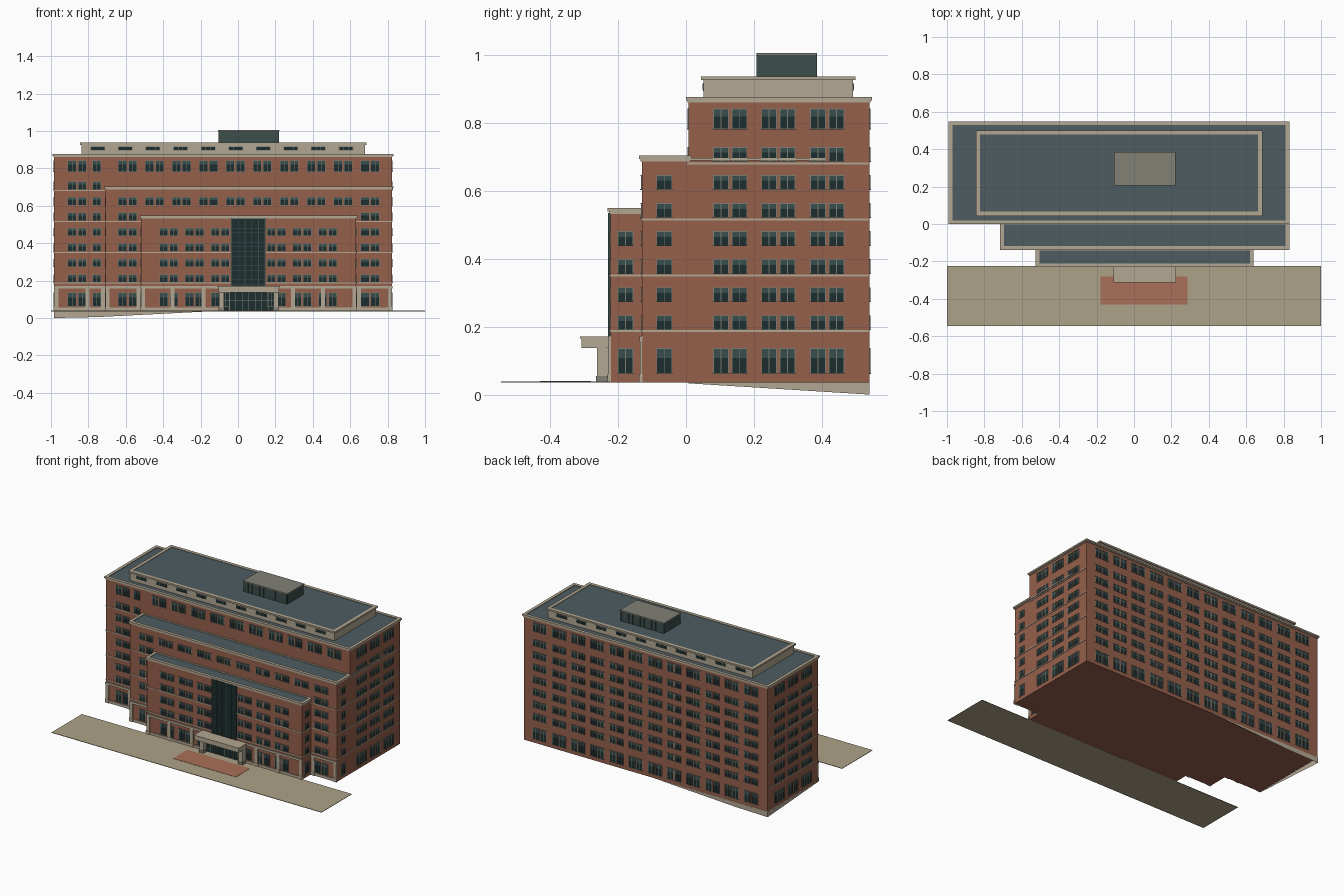
import bpy, bmesh

if "Cube" in bpy.data.objects:
    bpy.data.objects.remove(bpy.data.objects["Cube"])

def mat(name, c):
    m = bpy.data.materials.new(name)
    m.diffuse_color = (*c, 1)
    m.use_nodes = True
    m.node_tree.nodes["Principled BSDF"].inputs["Base Color"].default_value = m.diffuse_color
    return m

BRICK = mat("brick", (0.30, 0.115, 0.07))
STONE = mat("stone", (0.45, 0.39, 0.29))
PAVE = mat("paving", (0.42, 0.36, 0.25))
PAVERS = mat("brick_pavers", (0.40, 0.16, 0.10))
ROOF = mat("slate_roof", (0.075, 0.107, 0.12))
GLASS = mat("glass", (0.012, 0.026, 0.028))
TINT = mat("upper_glass", (0.04, 0.075, 0.075))
FRAME = mat("window_frame", (0.20, 0.20, 0.16))
METAL = mat("plant_metal", (0.045, 0.075, 0.07))
CAP = mat("plant_cap", (0.22, 0.22, 0.18))

class Part:
    """Collects boxes into one named object."""
    def __init__(self, name, material):
        self.name, self.material, self.bm = name, material, bmesh.new()

    def box(self, x0, x1, y0, y1, z0, z1):
        v = [self.bm.verts.new((x, y, z)) for z in (z0, z1)
             for x, y in ((x0, y0), (x1, y0), (x1, y1), (x0, y1))]
        for f in ((3, 2, 1, 0), (4, 5, 6, 7), (0, 1, 5, 4), (1, 2, 6, 5), (2, 3, 7, 6), (3, 0, 4, 7)):
            self.bm.faces.new([v[i] for i in f])

    def ring(self, r, z0, z1, out, width):
        x0, x1, y0, y1 = r[0] - out, r[1] + out, r[2] - out, r[3] + out
        self.box(x0, x1, y0, y0 + width, z0, z1)
        self.box(x0, x1, y1 - width, y1, z0, z1)
        self.box(x0, x0 + width, y0 + width, y1 - width, z0, z1)
        self.box(x1 - width, x1, y0 + width, y1 - width, z0, z1)

    def on_wall(self, wall, u0, u1, z0, z1, out):
        side, p = wall
        if side == "front":
            self.box(u0, u1, p - out, p + 0.002, z0, z1)
        elif side == "back":
            self.box(u0, u1, p - 0.002, p + out, z0, z1)
        elif side == "right":
            self.box(p - 0.002, p + out, u0, u1, z0, z1)
        else:
            self.box(p - out, p + 0.002, u0, u1, z0, z1)

    def finish(self):
        me = bpy.data.meshes.new(self.name)
        self.bm.to_mesh(me)
        me.materials.append(self.material)
        bpy.context.collection.objects.link(bpy.data.objects.new(self.name, me))

parts = []
def part(name, material):
    p = Part(name, material)
    parts.append(p)
    return p

# Three stepped brick tiers: x0, x1, y0, y1 and top
BASE = 0.036
TIERS = [("main", (-0.983, 0.823, 0.008, 0.54), 0.875),
         ("middle", (-0.708, 0.823, -0.13, 0.008), 0.702),
         ("front", (-0.518, 0.632, -0.223, -0.13), 0.547)]
courses = part("string_courses", STONE)
for name, r, top in TIERS:
    part(name + "_brick_tier", BRICK).box(*r, BASE, top - 0.01)
    part(name + "_roof", ROOF).box(r[0] + 0.003, r[1] - 0.003, r[2] + 0.003, r[3], top - 0.012, top - 0.002)
    cornice = part(name + "_cornice", STONE)
    cornice.ring(r, top - 0.008, top + 0.002, 0.008, 0.02)
    cornice.ring(r, top - 0.015, top - 0.008, 0.004, 0.012)
    for z in (0.187, 0.351, 0.516, 0.681):
        if z < top - 0.04:
            courses.box(r[0] - 0.003, r[1] + 0.003, r[2] - 0.003, r[3] - 0.003, z - 0.003, z + 0.003)
courses.box(0.82, 0.828, 0.0, 0.41, 0.690, 0.697)

# Windows
glass, tint, frames = part("window_glass", GLASS), part("window_upper_panes", TINT), part("window_frames", FRAME)
ROWS = [(0.063, 0.134)] + [(0.192 + 0.0826 * i, 0.231 + 0.0826 * i) for i in range(7)] + [(0.784, 0.84)]
W = 0.044

def window(wall, u, z0, z1):
    a, b, zt = u - W / 2, u + W / 2, z1 - (z1 - z0) * 0.36
    glass.on_wall(wall, a, b, z0, zt, 0.001)
    tint.on_wall(wall, a, b, zt, z1, 0.001)
    t = 0.0025
    for c in (a, u, b):
        frames.on_wall(wall, c - t / 2, c + t / 2, z0, z1, 0.003)
    frames.on_wall(wall, a - t, b + t, z0 - t, z0, 0.005)
    frames.on_wall(wall, a - t, b + t, z1, z1 + t, 0.004)

def pairs(wall, centres, rows):
    for z0, z1 in rows:
        for c in centres:
            window(wall, c - 0.027, z0, z1)
            window(wall, c + 0.027, z0, z1)

def singles(wall, centres, rows):
    for z0, z1 in rows:
        for c in centres:
            window(wall, c, z0, z1)

bays = [-0.59 + i * 0.144 for i in range(10)]
pairs(("front", 0.008), [-0.86], ROWS)
singles(("front", 0.008), [-0.755], ROWS)
pairs(("front", 0.008), bays, ROWS[8:])
pairs(("front", -0.13), [bays[0], bays[-1]], ROWS[:6])
pairs(("front", -0.13), bays, ROWS[6:7])
pairs(("front", -0.223), [-0.37, -0.233, -0.095, 0.205, 0.343, 0.48], ROWS[:5])
pairs(("back", 0.54), [-0.86 + i * 0.1423 for i in range(12)], ROWS)
for side, main_x, mid_x, front_x in (("right", 0.823, 0.823, 0.632), ("left", -0.983, -0.708, -0.518)):
    pairs((side, main_x), [0.13, 0.272, 0.416], ROWS)
    singles((side, mid_x), [-0.064], ROWS[:7])
    singles((side, front_x), [-0.178], ROWS[:5])

# Ground floor stonework: band, plinth and pilasters on each front
stone = part("ground_floor_stonework", STONE)
for y, spans, posts in (
        (0.008, [(-0.985, -0.708)], [-0.972, -0.805, -0.722]),
        (-0.13, [(-0.71, -0.518), (0.632, 0.825)], [-0.698, -0.532, 0.647, 0.812]),
        (-0.223, [(-0.52, -0.105), (0.22, 0.634)], [-0.508, -0.35, -0.185, 0.295, 0.455, 0.622])):
    wall = ("front", y)
    for a, b in spans:
        stone.on_wall(wall, a, b, 0.157, 0.172, 0.007)
        stone.on_wall(wall, a, b, BASE, 0.055, 0.004)
    for x in posts:
        stone.on_wall(wall, x - 0.011, x + 0.011, BASE, 0.157, 0.006)
        stone.on_wall(wall, x - 0.014, x + 0.014, BASE, 0.06, 0.008)

# Central glass stair tower
front = ("front", -0.223)
part("glass_tower", GLASS).on_wall(front, -0.035, 0.145, 0.15, 0.535, 0.004)
mullions = part("tower_mullions", METAL)
for i in range(6):
    x = -0.035 + i * 0.036
    mullions.on_wall(front, x - 0.002, x + 0.002, 0.15, 0.535, 0.007)
for i in range(15):
    z = 0.18 + i * 0.025
    mullions.on_wall(front, -0.035, 0.145, z - 0.001, z + 0.001, 0.006)

# Entrance doors and canopy
part("entrance_glass", GLASS).on_wall(front, -0.08, 0.195, BASE, 0.136, 0.003)
doors = part("door_frames", FRAME)
for i in range(9):
    x = -0.08 + i * 0.0344
    doors.on_wall(front, x - 0.0015, x + 0.0015, BASE, 0.136, 0.006)
doors.on_wall(front, -0.08, 0.195, 0.093, 0.097, 0.006)
canopy = part("entrance_canopy", STONE)
canopy.box(-0.105, 0.22, -0.308, -0.22, 0.137, 0.165)
canopy.box(-0.109, 0.224, -0.312, -0.22, 0.165, 0.171)
plinths = part("canopy_column_bases", CAP)
for x in (-0.088, 0.203):
    canopy.box(x - 0.014, x + 0.014, -0.262, -0.234, 0.04, 0.137)
    canopy.box(x - 0.012, x + 0.012, -0.234, -0.22, 0.04, 0.137)
    plinths.box(x - 0.017, x + 0.017, -0.265, -0.231, 0.038, 0.055)

# Set-back stone penthouse with strip windows
PH = (-0.838, 0.678, 0.052, 0.492)
part("penthouse", STONE).box(*PH, 0.86, 0.93)
part("penthouse_roof", ROOF).box(*PH, 0.928, 0.934)
part("penthouse_cornice", STONE).ring(PH, 0.926, 0.937, 0.008, 0.022)
strips, strip_frames = part("penthouse_windows", GLASS), part("penthouse_window_frames", FRAME)
for wall in (("front", PH[2]), ("back", PH[3])):
    for i in range(10):
        x = -0.75 + i * 0.1475
        strip_frames.on_wall(wall, x - 0.039, x + 0.039, 0.895, 0.918, 0.002)
        for k in (-1, 0, 1):
            strips.on_wall(wall, x + k * 0.0245 - 0.0115, x + k * 0.0245 + 0.0115, 0.898, 0.915, 0.003)

# Rooftop plant enclosure with ribs
part("plant_enclosure", METAL).box(-0.105, 0.218, 0.21, 0.383, 0.93, 1.0)
part("plant_enclosure_cap", CAP).box(-0.108, 0.221, 0.207, 0.386, 1.0, 1.006)
ribs = part("plant_ribs", METAL)
for i in range(12):
    x = -0.1 + i * 0.0285
    for wall in (("front", 0.21), ("back", 0.383)):
        ribs.on_wall(wall, x - 0.002, x + 0.002, 0.935, 1.0, 0.003)

# Forecourt and brick paving
part("forecourt", PAVE).box(-1, 1, -0.545, -0.224, 0.036, 0.039)
part("entrance_paving", PAVERS).box(-0.18, 0.285, -0.43, -0.28, 0.037, 0.0405)

# Sloping foundation skirt exposed where the ground falls to the back left
skirt = part("foundation_skirt", STONE)
for pts in ([(-0.984, 0.541, BASE), (-0.14, 0.541, BASE), (-0.75, 0.541, 0.005), (-0.984, 0.541, 0.0)],
            [(-0.984, 0.541, BASE), (-0.984, 0.541, 0.0), (-0.984, 0.008, 0.033), (-0.984, 0.008, BASE)]):
    skirt.bm.faces.new([skirt.bm.verts.new(p) for p in pts])

for p in parts:
    p.finish()
